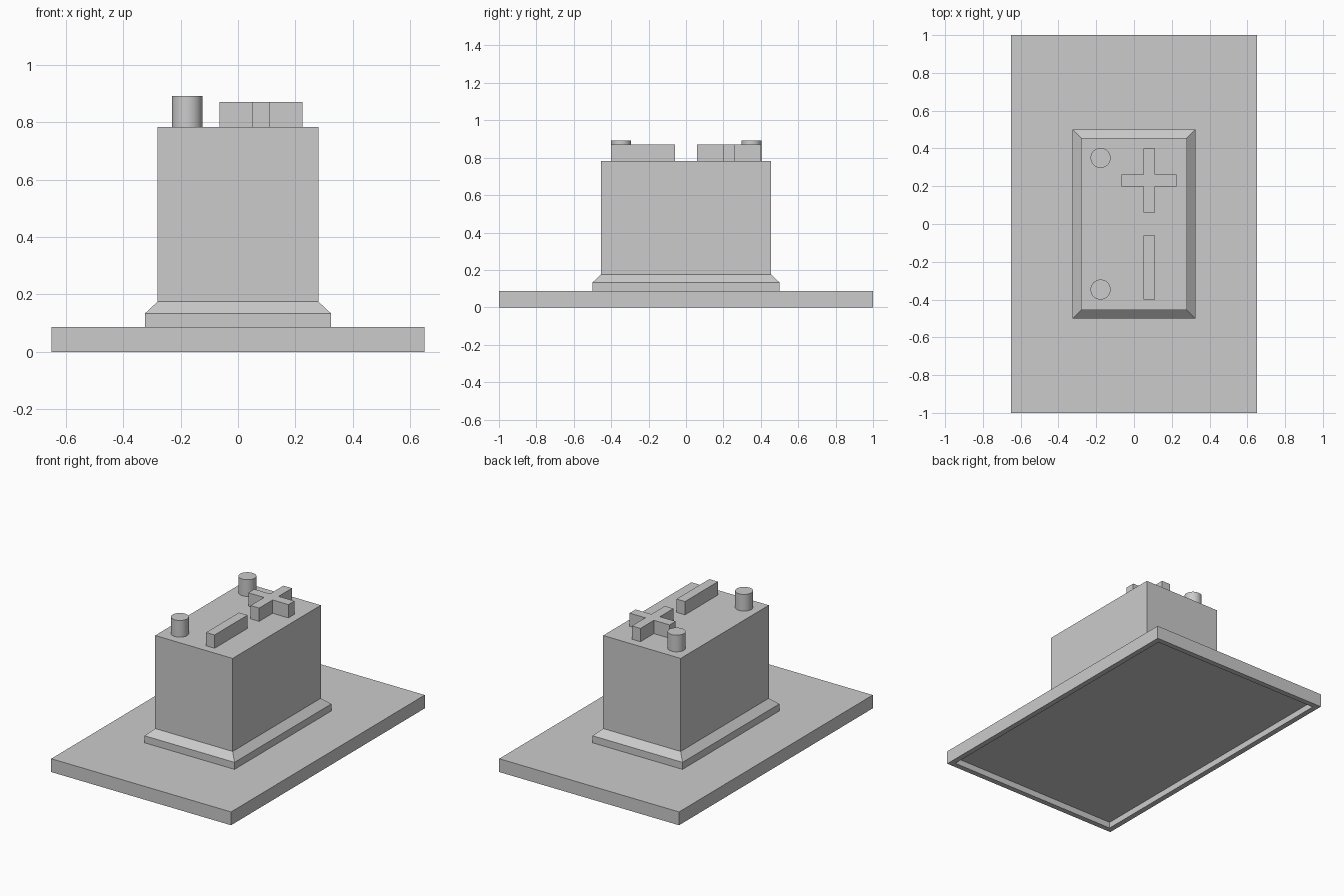
import bpy, bmesh, math

cube = bpy.data.objects.get("Cube")
if cube:
    bpy.data.objects.remove(cube, do_unlink=True)

grey = bpy.data.materials.new("plain grey")
grey.use_nodes = True
colour = (0.6, 0.6, 0.6, 1)
grey.diffuse_color = colour
grey.node_tree.nodes["Principled BSDF"].inputs["Base Color"].default_value = colour


def finish(name, bm):
    bmesh.ops.recalc_face_normals(bm, faces=bm.faces)
    mesh = bpy.data.meshes.new(name)
    bm.to_mesh(mesh)
    bm.free()
    mesh.materials.append(grey)
    obj = bpy.data.objects.new(name, mesh)
    bpy.context.collection.objects.link(obj)
    return obj


def stack(name, levels):
    """Solid of rectangular sections: (half width, half depth, height)."""
    bm = bmesh.new()
    rings = [[bm.verts.new((sx * w, sy * d, z))
              for sx, sy in ((-1, -1), (1, -1), (1, 1), (-1, 1))]
             for w, d, z in levels]
    bm.faces.new(rings[0])
    bm.faces.new(rings[-1])
    for low, high in zip(rings, rings[1:]):
        for i in range(4):
            j = (i + 1) % 4
            bm.faces.new((low[i], low[j], high[j], high[i]))
    return finish(name, bm)


def prism(name, outline, bottom, top):
    """Upright solid from a flat outline."""
    bm = bmesh.new()
    face = bm.faces.new([bm.verts.new((x, y, bottom)) for x, y in outline])
    moved = bmesh.ops.extrude_face_region(bm, geom=[face], use_keep_orig=True)
    verts = [v for v in moved["geom"] if isinstance(v, bmesh.types.BMVert)]
    bmesh.ops.translate(bm, verts=verts, vec=(0, 0, top - bottom))
    return finish(name, bm)


PLATE_TOP, BODY_TOP, SIGN_TOP, POST_TOP = 0.087, 0.783, 0.87, 0.892

# Base plate with a shallow recess underneath: outer wall, rim, recess
plate = stack("base_plate", [(0.65, 1, 0), (0.65, 1, PLATE_TOP)])
bm = bmesh.new()
bm.from_mesh(plate.data)
under = min(bm.faces, key=lambda f: f.calc_center_median().z)
bmesh.ops.inset_region(bm, faces=[under], thickness=0.05)
inner = bmesh.ops.extrude_face_region(bm, geom=[under])
bmesh.ops.translate(bm, vec=(0, 0, 0.04),
                    verts=[v for v in inner["geom"] if isinstance(v, bmesh.types.BMVert)])
if under.is_valid:
    bmesh.ops.delete(bm, geom=[under], context="FACES_ONLY")
bm.to_mesh(plate.data)
bm.free()

# Body block with a chamfered skirt
stack("body", [(0.325, 0.5, PLATE_TOP), (0.325, 0.5, 0.133),
               (0.28, 0.455, 0.175), (0.28, 0.455, BODY_TOP)])

# Raised plus and minus signs
cx, cy, t = 0.08, 0.23, 0.031
ax, ay = 0.145, 0.17
quarter = [(ax, -t), (ax, t), (t, t), (t, ay), (-t, ay), (-t, t)]
outline = quarter + [(-x, -y) for x, y in quarter]
prism("plus_sign", [(cx + x, cy + y) for x, y in outline], BODY_TOP, SIGN_TOP)
prism("minus_sign", [(cx + sx * t, -cy + sy * ay)
                     for sx, sy in ((-1, -1), (1, -1), (1, 1), (-1, 1))],
      BODY_TOP, SIGN_TOP)

# Round posts
for name, y in (("front_post", -0.347), ("back_post", 0.35)):
    bpy.ops.mesh.primitive_cylinder_add(vertices=48, radius=0.053,
                                        depth=POST_TOP - BODY_TOP,
                                        location=(-0.177, y, (POST_TOP + BODY_TOP) / 2))
    post = bpy.context.object
    post.name = name
    post.data.materials.append(grey)
    bpy.ops.object.shade_smooth_by_angle(angle=math.radians(30))
